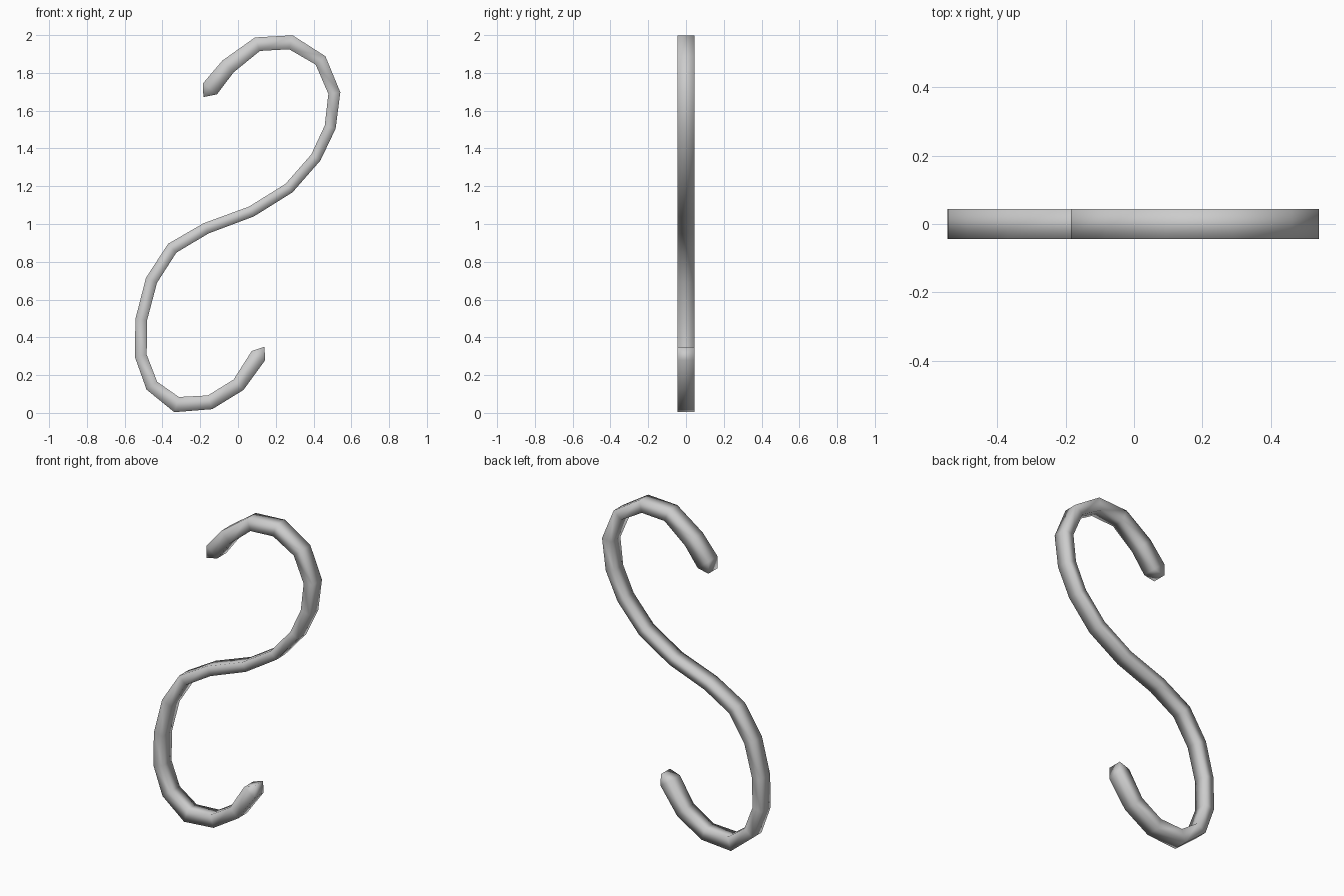
import bpy, bmesh
from mathutils import Vector

if "Cube" in bpy.data.objects:
    bpy.data.objects.remove(bpy.data.objects["Cube"])

# S-shaped centre line: x, z, half thickness in the plane of the hook
path = [(-.148, 1.716, .047), (-.053, 1.834, .043), (.103, 1.952, .038),
        (.28, 1.962, .038), (.437, 1.866, .034), (.51, 1.693, .032),
        (.488, 1.513, .030), (.412, 1.352, .029), (.27, 1.19, .029),
        (.071, 1.066, .029), (-.169, .977, .030), (-.348, .872, .032),
        (-.458, .702, .032), (-.512, .495, .031), (-.515, .303, .032),
        (-.456, .144, .035), (-.325, .044, .042), (-.148, .056, .038),
        (.003, .149, .038), (.108, .303, .043)]
HALF_Y = .044
TIP = .057  # how far the wedge ends project

bm = bmesh.new()
rings, wedges = [], []
last = len(path) - 1
for i, (x, z, h) in enumerate(path):
    c = Vector((x, 0, z))
    a, b = path[max(i - 1, 0)], path[min(i + 1, last)]
    p = Vector((a[0], 0, a[1]))
    n = Vector((b[0], 0, b[1]))
    # tangent bisects the neighbouring segments
    t = ((c - p).normalized() + (n - c).normalized()).normalized()
    side = Vector((t.z, 0, -t.x))
    # four-sided section
    rings.append([bm.verts.new(c + side * (s * h) + Vector((0, y * HALF_Y, 0)))
                  for y, s in ((1, 1), (-1, 1), (-1, -1), (1, -1))])
    # wedge edge beyond each end
    if i in (0, last):
        tip = c + t * (TIP if i else -TIP)
        wedges.append([bm.verts.new(tip + Vector((0, y * HALF_Y, 0)))
                       for y in (1, -1)])

# bar walls
for r, q in zip(rings, rings[1:]):
    for k in range(4):
        j = (k + 1) % 4
        bm.faces.new((r[k], r[j], q[j], q[k]))
# wedge ends
for r, (u, v) in zip((rings[0], rings[-1]), wedges):
    bm.faces.new((r[0], r[1], v, u))
    bm.faces.new((r[2], r[3], u, v))
    bm.faces.new((r[1], r[2], v))
    bm.faces.new((r[3], r[0], u))
bmesh.ops.recalc_face_normals(bm, faces=bm.faces)
for f in bm.faces:
    f.smooth = True

mesh = bpy.data.meshes.new("s_hook")
bm.to_mesh(mesh)
bm.free()
hook = bpy.data.objects.new("s_hook", mesh)
bpy.context.collection.objects.link(hook)
